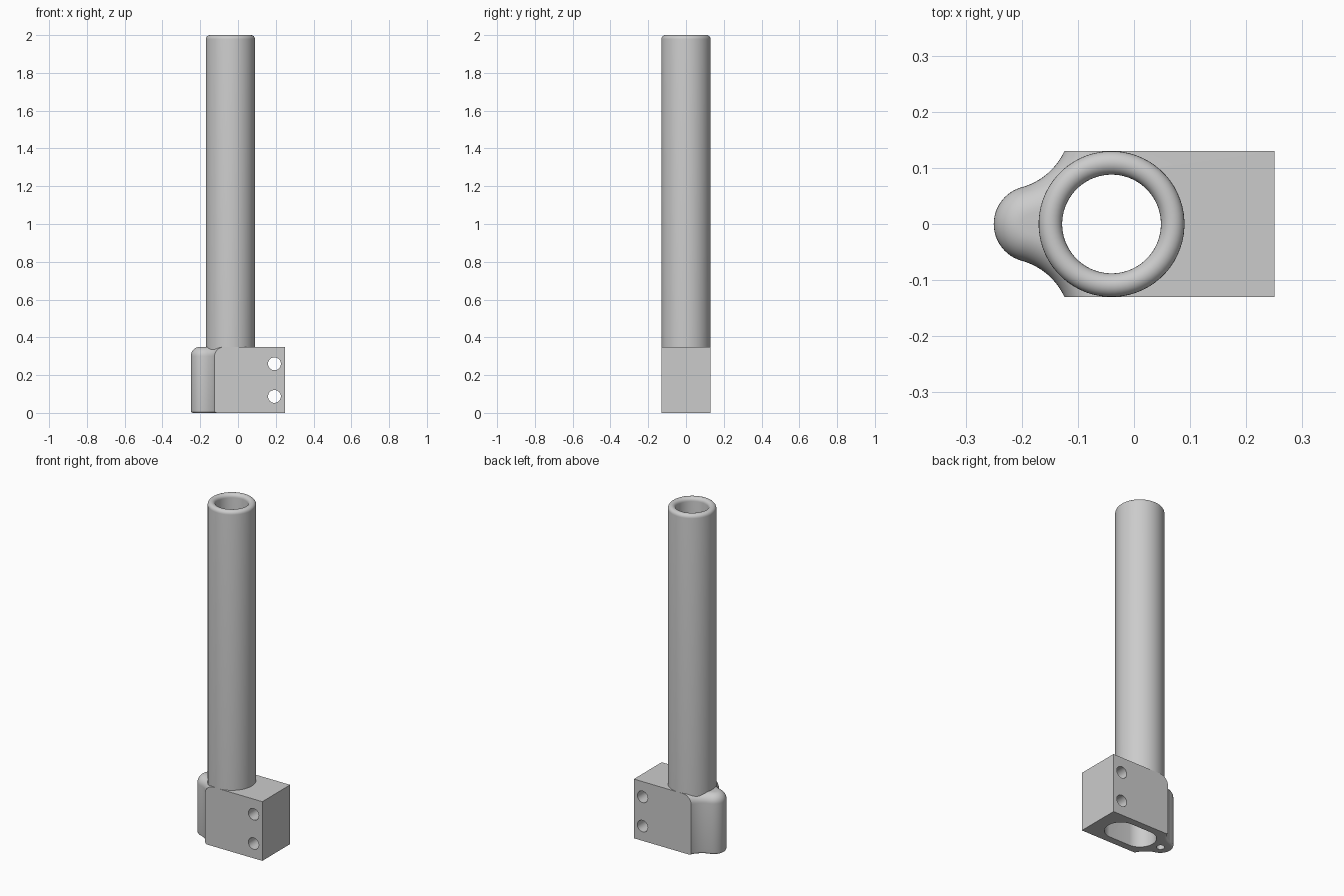
import bpy, bmesh, math
from math import pi, sin, cos, sqrt, atan2, asin

if "Cube" in bpy.data.objects:
    bpy.data.objects.remove(bpy.data.objects["Cube"])

grey = bpy.data.materials.new("plain grey")
grey.diffuse_color = (0.6, 0.6, 0.6, 1)
grey.use_nodes = True
grey.node_tree.nodes["Principled BSDF"].inputs["Base Color"].default_value = grey.diffuse_color


def make(name, bm):
    bmesh.ops.recalc_face_normals(bm, faces=bm.faces)
    me = bpy.data.meshes.new(name)
    bm.to_mesh(me)
    bm.free()
    me.materials.append(grey)
    ob = bpy.data.objects.new(name, me)
    bpy.context.collection.objects.link(ob)
    return ob


def loft(name, loops, cap=True, wrap=False):
    """Skin a stack of equal closed loops."""
    bm = bmesh.new()
    rows = [[bm.verts.new(p) for p in loop] for loop in loops]
    pairs = list(zip(rows, rows[1:])) + ([(rows[-1], rows[0])] if wrap else [])
    for a, b in pairs:
        for i in range(len(a)):
            j = (i + 1) % len(a)
            bm.faces.new((a[i], a[j], b[j], b[i]))
    if cap:
        bm.faces.new(rows[0])
        bm.faces.new(rows[-1])
    return make(name, bm)


def shade(ob):
    bpy.ops.object.select_all(action='DESELECT')
    bpy.context.view_layer.objects.active = ob
    ob.select_set(True)
    bpy.ops.object.shade_smooth_by_angle(angle=math.radians(30))


# Clamp block outline: half-round lug, concave flanks, square front end
KX, KR = -0.182, 0.068      # lug centre and radius
CX, CY = -0.231, 0.179      # centre of the concave flank
CR = sqrt((KX - CX) ** 2 + CY ** 2) - KR
HALF, END, TOP = 0.13, 0.25, 0.35
BORE_X, BORE_R = -0.04, 0.088


def outline(d, z):
    """Outline with the lug and flanks inset by d."""
    join = atan2(CY, CX - KX)
    half = []
    for i in range(13):                       # lug, from its tip to the flank
        a = pi + (join - pi) * i / 12
        half.append((KX + (KR - d) * cos(a), (KR - d) * sin(a)))
    r = CR + d
    a0, a1 = join - pi, asin((HALF - CY) / r)
    for i in range(1, 17):                    # flank, out to the block side
        a = a0 + (a1 - a0) * i / 16
        half.append((CX + r * cos(a), CY + r * sin(a)))
    half.append((END, HALF))
    pts = half + [(x, -y) for x, y in reversed(half[1:])]
    return [(x, y, z) for x, y in pts]


RT, RB = 0.05, 0.012                          # top and bottom edge rounding
loops = []
for i in range(5):
    a = pi / 2 * i / 4
    loops.append(outline(RB * (1 - sin(a)), RB * (1 - cos(a))))
for i in range(11):
    a = pi / 2 * i / 10
    loops.append(outline(RT * (1 - cos(a)), TOP - RT + RT * sin(a)))
# The square end stays sharp: give its corners their full height
loops = [[(x, y, z) for x, y, z in l] for l in loops]
block = loft("clamp_block", loops)


# Cutters: bore, slot, cross holes and the blind hole under the lug
def stadium(x0, x1, r, z, n=64):
    pts = []
    for i in range(n):
        a = 2 * pi * (i + 0.5) / n
        pts.append(((x1 if cos(a) > 0 else x0) + r * cos(a), r * sin(a), z))
    return pts


def circle_y(x, z, r, y, n=32):
    return [(x + r * cos(2 * pi * i / n), y, z + r * sin(2 * pi * i / n)) for i in range(n)]


cutters = [
    loft("slot_cutter", [stadium(BORE_X, 0.09, BORE_R, z) for z in (-0.1, 0.3)]),
    loft("bore_cutter", [stadium(BORE_X, BORE_X, BORE_R, z) for z in (0.2, 0.5)]),
    loft("lug_hole_cutter", [stadium(KX, KX, 0.022, z, 32) for z in (-0.1, 0.2)]),
]
for z in (0.087, 0.26):
    cutters.append(loft("cross_hole_cutter", [circle_y(0.193, z, 0.034, y) for y in (-0.3, 0.3)]))
for c in cutters:
    m = block.modifiers.new("cut", 'BOOLEAN')
    m.operation, m.solver, m.object = 'DIFFERENCE', 'EXACT', c
    bpy.ops.object.select_all(action='DESELECT')
    bpy.context.view_layer.objects.active = block
    block.select_set(True)
    bpy.ops.object.modifier_apply(modifier=m.name)
    bpy.data.objects.remove(c)
shade(block)

# Long tube with a fully rounded rim
OUT = 0.13
rim = (OUT - BORE_R) / 2
profile = [(OUT, 0.325)]
for i in range(13):
    a = pi * i / 12
    profile.append((BORE_R + rim + rim * cos(a), 2 - rim + rim * sin(a)))
profile.append((BORE_R, 0.325))
tube = loft("tube", [stadium(BORE_X, BORE_X, r, z) for r, z in profile], cap=False)
shade(tube)
